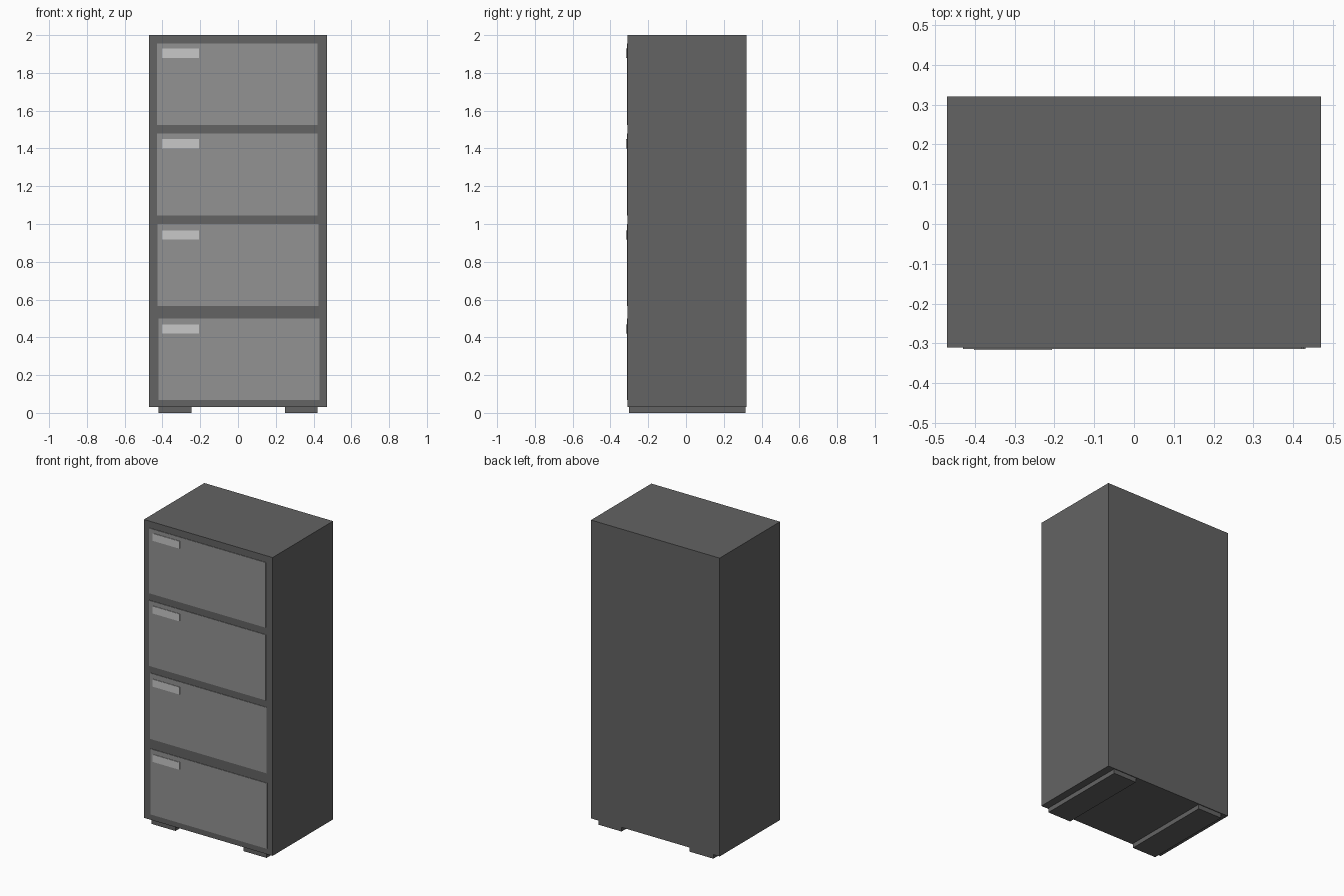
import bpy

if "Cube" in bpy.data.objects:
    bpy.data.objects.remove(bpy.data.objects["Cube"])


def material(name, value):
    m = bpy.data.materials.new(name)
    m.diffuse_color = (value, value, value, 1)
    m.use_nodes = True
    m.node_tree.nodes["Principled BSDF"].inputs["Base Color"].default_value = m.diffuse_color
    return m


DARK = material("dark_grey", 0.125)
MID = material("mid_grey", 0.29)
LIGHT = material("light_grey", 0.58)


def box(name, x, y, z, mat):
    """Axis-aligned box from (min, max) pairs."""
    bpy.ops.mesh.primitive_cube_add(size=1)
    ob = bpy.context.object
    ob.name = name
    for v in ob.data.vertices:
        v.co = [lo + (c + 0.5) * (hi - lo) for c, (lo, hi) in zip(v.co, (x, y, z))]
    ob.data.materials.append(mat)
    return ob


# Cabinet body
box("cabinet_body", (-0.47, 0.47), (-0.31, 0.32), (0.03, 2.0), DARK)

# Base runners
box("left_foot", (-0.42, -0.245), (-0.302, 0.315), (0, 0.03), DARK)
box("right_foot", (0.25, 0.42), (-0.302, 0.315), (0, 0.03), DARK)

# Drawer fronts with thin handles: left, right, bottom, top, handle bottom
drawers = [
    (-0.42, 0.431, 0.067, 0.50, 0.42),
    (-0.425, 0.427, 0.565, 1.00, 0.917),
    (-0.43, 0.422, 1.045, 1.478, 1.40),
    (-0.43, 0.422, 1.525, 1.955, 1.88),
]
for i, (x0, x1, z0, z1, h) in enumerate(drawers, 1):
    box(f"drawer_front_{i}", (x0, x1), (-0.3135, -0.309), (z0, z1), MID)
    box(f"drawer_handle_{i}", (-0.402, -0.206), (-0.317, -0.312), (h, h + 0.049), LIGHT)
